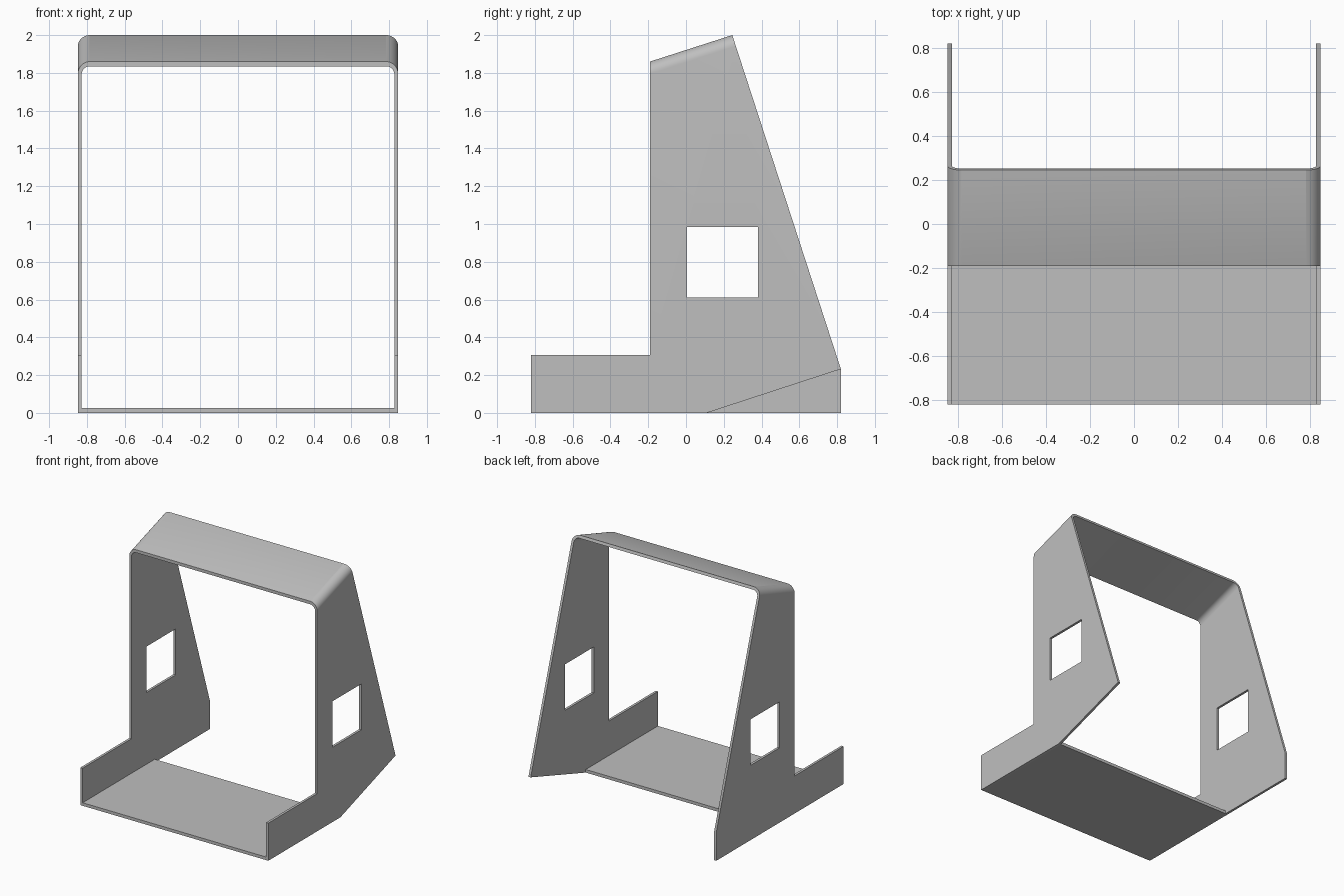
import bpy
import math

cube = bpy.data.objects.get("Cube")
if cube:
    bpy.data.objects.remove(cube, do_unlink=True)

# One flat grey for the whole sheet-metal frame
grey = bpy.data.materials.new("plain grey")
grey.use_nodes = True
colour = (0.52, 0.52, 0.52, 1)
grey.diffuse_color = colour
grey.node_tree.nodes["Principled BSDF"].inputs["Base Color"].default_value = colour

HALF_W, SIDE_T, FLOOR_T = 0.848, 0.02, 0.025
DEPTH = 0.82
FRONT_Y, FRONT_Z = -0.19, 1.86      # front edge of the roof
PEAK_Y, PEAK_Z = 0.245, 2.0         # rear edge of the roof
HEEL_Y, HEEL_Z = 0.11, 0.232        # start and height of the heel cut
SLOPE = (PEAK_Z - FRONT_Z) / (PEAK_Y - FRONT_Y)


def prism(name, start, end):
    """Closed solid between two matching outlines."""
    n = len(start)
    faces = [tuple(range(n)), tuple(reversed(range(n, 2 * n)))]
    for i in range(n):
        j = (i + 1) % n
        faces.append((j, i, n + i, n + j))
    mesh = bpy.data.meshes.new(name)
    mesh.from_pydata(list(start) + list(end), [], faces)
    # outlines may wind either way, so make the normals point outward
    import bmesh
    bm = bmesh.new()
    bm.from_mesh(mesh)
    bmesh.ops.recalc_face_normals(bm, faces=bm.faces)
    bm.to_mesh(mesh)
    bm.free()
    mesh.materials.append(grey)
    obj = bpy.data.objects.new(name, mesh)
    bpy.context.collection.objects.link(obj)
    return obj


def side_prism(name, outline, x0, x1):
    return prism(name, [(x0, y, z) for y, z in outline],
                 [(x1, y, z) for y, z in outline])


def cut(target, cutter, operation):
    mod = target.modifiers.new("cut", "BOOLEAN")
    mod.operation = operation
    mod.solver = "EXACT"
    mod.object = cutter
    bpy.context.view_layer.objects.active = target
    bpy.ops.object.modifier_apply(modifier=mod.name)
    bpy.data.objects.remove(cutter, do_unlink=True)


def arch(half, top, radius, steps=10):
    """Arch line from the left foot over the roof to the right foot."""
    right = [(half, -1.0)]
    for i in range(steps + 1):
        a = math.pi / 2 * i / steps
        right.append((half - radius + radius * math.cos(a),
                      top - radius + radius * math.sin(a)))
    return right + [(-x, z) for x, z in reversed(right)]


# Bent sheet: arch section swept along the roof slope
section = arch(HALF_W, FRONT_Z, 0.065) + arch(HALF_W - SIDE_T, FRONT_Z - FLOOR_T, 0.043)[::-1]


def section_at(y):
    return [(x, y, z + SLOPE * (y - FRONT_Y)) for x, z in section]


frame = prism("side_and_roof_frame", section_at(-1), section_at(1))

# Trim to the side silhouette
silhouette = [(-DEPTH, 0), (DEPTH, 0), (DEPTH, HEEL_Z), (PEAK_Y, PEAK_Z),
              (PEAK_Y - 0.05, 2.1), (FRONT_Y, 2.1), (FRONT_Y, 0.307), (-DEPTH, 0.307)]
cut(frame, side_prism("silhouette_cutter", silhouette, -1, 1), "INTERSECT")

# Square windows through both sides
window = [(0.005, 0.61), (0.38, 0.61), (0.38, 0.985), (0.005, 0.985)]
cut(frame, side_prism("window_cutter", window, -1, 1), "DIFFERENCE")

# Sloping heel cut, on the left side only
rise = HEEL_Z / (DEPTH - HEEL_Y)
heel = [(HEEL_Y - 0.3, -0.3 * rise), (1, (1 - HEEL_Y) * rise), (1, -0.5), (HEEL_Y - 0.3, -0.5)]
cut(frame, side_prism("heel_cutter", heel, 0.5, 1), "DIFFERENCE")

# Floor plate between the sides
inner = HALF_W - SIDE_T
floor = side_prism("floor_plate", [(-DEPTH, 0), (HEEL_Y, 0), (HEEL_Y, FLOOR_T), (-DEPTH, FLOOR_T)],
                   -inner, inner)

# Smooth bends, crisp edges
bpy.ops.object.select_all(action="DESELECT")
frame.select_set(True)
bpy.context.view_layer.objects.active = frame
bpy.ops.object.shade_smooth_by_angle(angle=math.radians(30))
